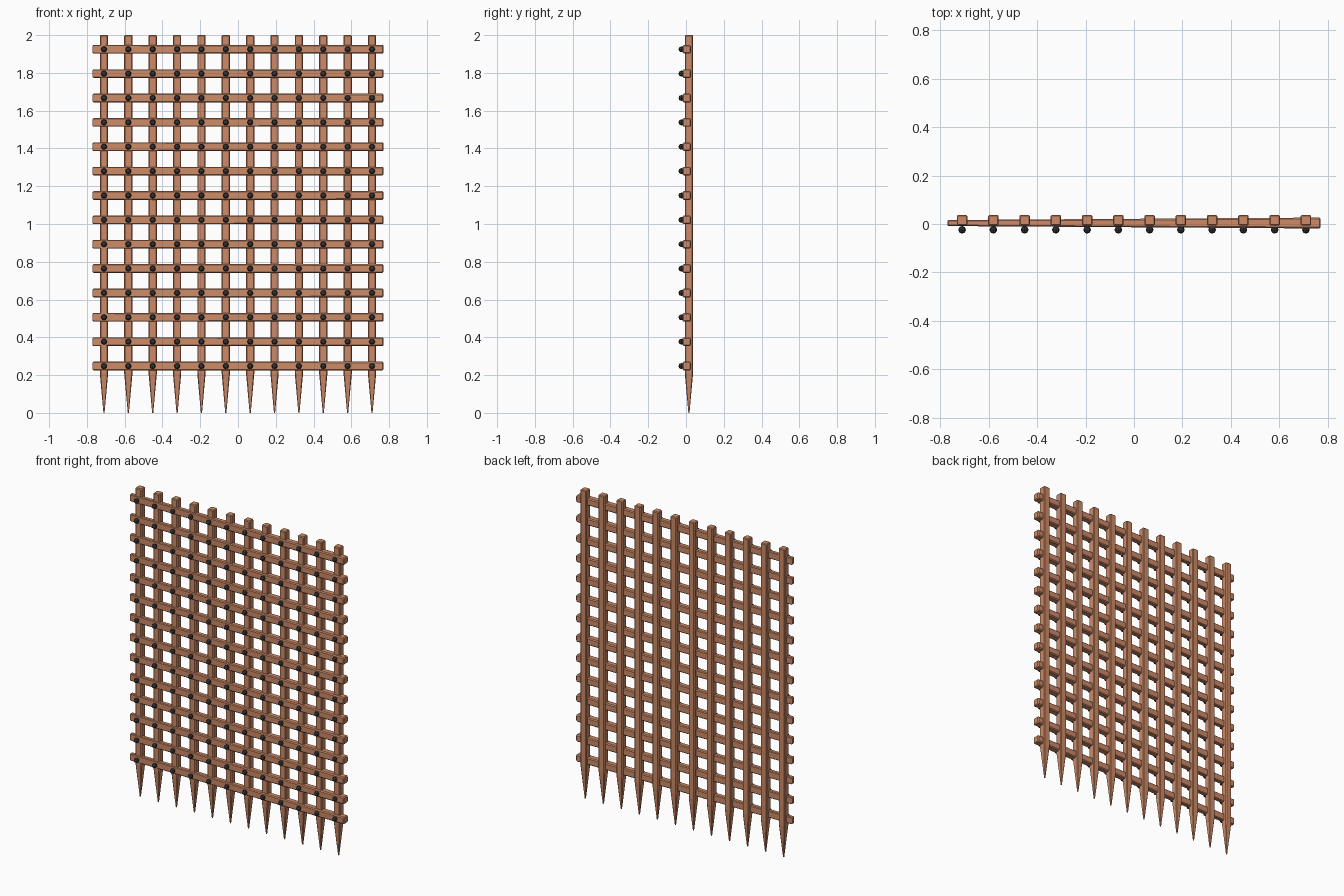
import bpy, bmesh, math
from mathutils import Matrix

if "Cube" in bpy.data.objects:
    bpy.data.objects.remove(bpy.data.objects["Cube"])

def material(name, color):
    m = bpy.data.materials.new(name)
    m.diffuse_color = color
    m.use_nodes = True
    m.node_tree.nodes["Principled BSDF"].inputs["Base Color"].default_value = m.diffuse_color
    return m

wood = material("wood", (0.62, 0.26, 0.14, 1))
iron = material("iron", (0.04, 0.04, 0.045, 1))

def make_object(name, bm, mat):
    bmesh.ops.recalc_face_normals(bm, faces=bm.faces)
    me = bpy.data.meshes.new(name)
    bm.to_mesh(me)
    bm.free()
    me.materials.append(mat)
    ob = bpy.data.objects.new(name, me)
    bpy.context.collection.objects.link(ob)
    return ob

def octagon(hw, hd, c):
    """Chamfered rectangle outline."""
    return [(hw, -hd + c), (hw, hd - c), (hw - c, hd), (-hw + c, hd),
            (-hw, hd - c), (-hw, -hd + c), (-hw + c, -hd), (hw - c, -hd)]

def loft(bm, sections, place):
    """Skin chamfered rectangles (along, half width, half depth, chamfer)."""
    rings = [[bm.verts.new(place(t, u, v)) for u, v in octagon(w, d, c)]
             for t, w, d, c in sections]
    for a, b in zip(rings, rings[1:]):
        for i in range(8):
            j = (i + 1) % 8
            bm.faces.new((a[i], a[j], b[j], b[i]))
    bm.faces.new(rings[0])
    bm.faces.new(rings[-1])

STEP = 0.129
xs = [(i - 5.5) * STEP for i in range(12)]
zs = [0.248 + i * STEP for i in range(14)]

# Upright bars with sharpened feet
for x in xs:
    bm = bmesh.new()
    loft(bm, [(0, .003, .003, .001), (.21, .022, .022, .005),
              (1.995, .022, .022, .005), (2, .018, .018, .004)],
         lambda t, u, v: (x + u, 0.0155 + v, t))
    make_object("upright_bar", bm, wood)

# Cross bars, thinner towards the left end
for z in zs:
    bm = bmesh.new()
    loft(bm, [(-.77, .018, .009, .003), (-.765, .023, .0125, .004),
              (.765, .023, .0225, .006), (.77, .018, .018, .005)],
         lambda t, u, v: (t, 0.004 + v, z + u))
    make_object("cross_bar", bm, wood)

# Iron studs at every crossing
bm = bmesh.new()
for x in xs:
    for z in zs:
        bmesh.ops.create_uvsphere(
            bm, u_segments=8, v_segments=4, radius=0.016,
            matrix=Matrix.Translation((x, -0.024, z)) @ Matrix.Rotation(math.pi / 2, 4, 'X'))
make_object("studs", bm, iron)
